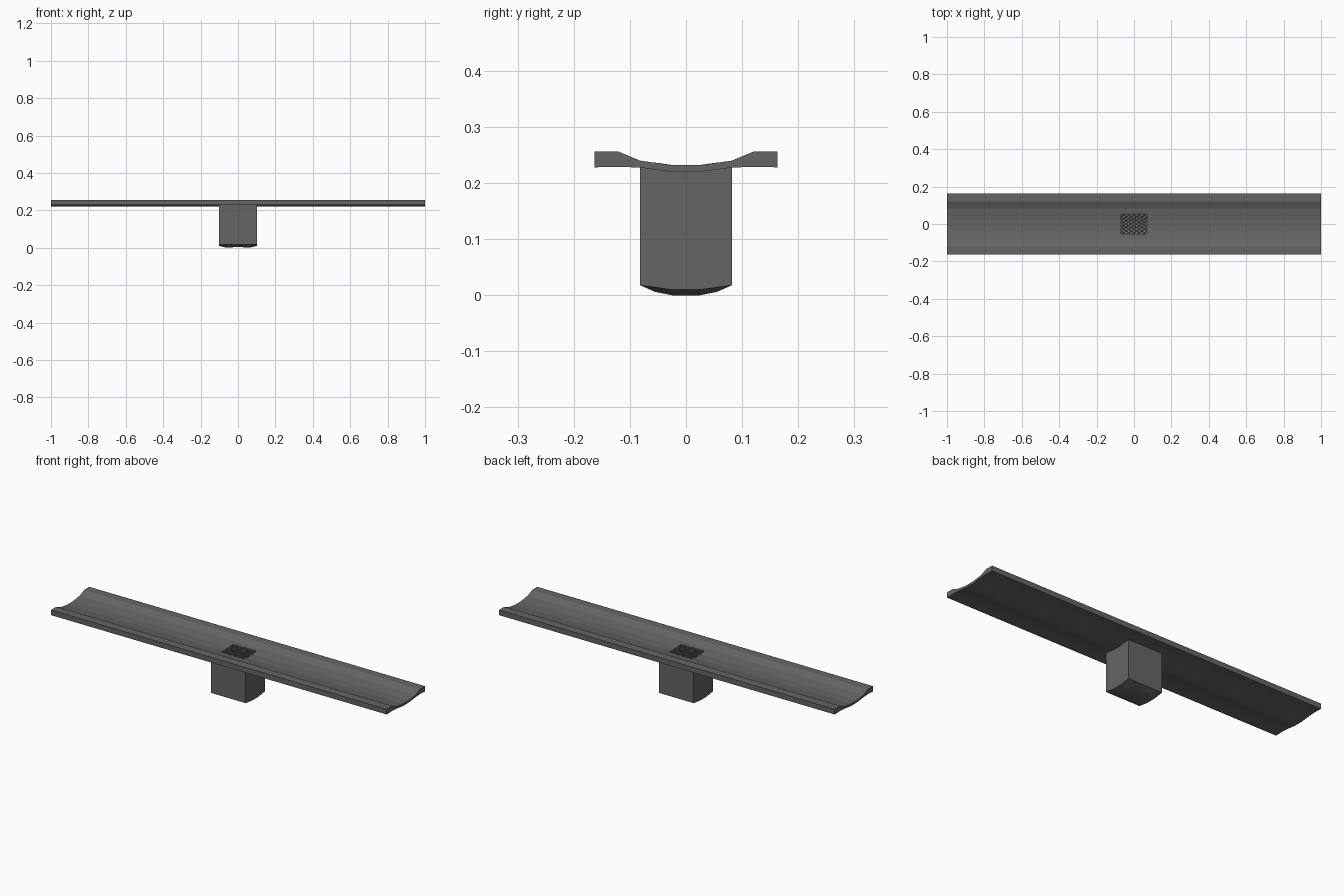
import bpy, bmesh
from mathutils import Vector

if "Cube" in bpy.data.objects:
    bpy.data.objects.remove(bpy.data.objects["Cube"])

def make(name, verts, faces):
    me = bpy.data.meshes.new(name)
    me.from_pydata(verts, [], faces)
    bm = bmesh.new()
    bm.from_mesh(me)
    bmesh.ops.remove_doubles(bm, verts=bm.verts, dist=1e-6)
    bmesh.ops.recalc_face_normals(bm, faces=bm.faces)
    bm.to_mesh(me)
    bm.free()
    ob = bpy.data.objects.new(name, me)
    bpy.context.collection.objects.link(ob)
    mat = bpy.data.materials.get("dark_metal") or bpy.data.materials.new("dark_metal")
    mat.diffuse_color = (0.13, 0.13, 0.13, 1)
    mat.use_nodes = True
    mat.node_tree.nodes["Principled BSDF"].inputs["Base Color"].default_value = mat.diffuse_color
    me.materials.append(mat)
    return ob

# half cross-section of the channel: y, top z, bottom z
HALF = [(0.025, 0.232, 0.220), (0.06, 0.2369, 0.2246), (0.082, 0.240, 0.2275),
        (0.12, 0.256, 0.229), (0.163, 0.256, 0.228)]
SECTION = [(-y, t, b) for y, t, b in reversed(HALF)] + HALF

def surf(y):
    y = abs(y)
    return 0.232 if y < 0.025 else 0.232 + (y - 0.025) * 0.14

# channel with a rectangular drain opening in the middle
XS = [-1, -0.07, 0.07, 1]
n = len(SECTION)
verts, faces = [], []
for x in XS:
    for y, t, b in SECTION:
        verts += [(x, y, t), (x, y, b)]
idx = lambda i, j, k: (i * n + j) * 2 + k
solid = lambda i, j: 0 <= i < 3 and 0 <= j < n - 1 and not (i == 1 and 3 <= j <= 5)
for i in range(3):
    for j in range(n - 1):
        if not solid(i, j):
            continue
        corners = [(i, j), (i + 1, j), (i + 1, j + 1), (i, j + 1)]
        for k in (0, 1):
            faces.append([idx(a, b, k) for a, b in corners])
        sides = [(i, j - 1), (i + 1, j), (i, j + 1), (i - 1, j)]
        for s, nb in enumerate(sides):
            if not solid(*nb):
                p, q = corners[s], corners[(s + 1) % 4]
                faces.append([idx(*p, 0), idx(*q, 0), idx(*q, 1), idx(*p, 1)])
make("channel", verts, faces)

# grate: rails and zigzag strips that form a diamond mesh following the dish
gv, gf = [], []
def bar(p, q, w=0.004, h=0.006):
    p, q = Vector(p), Vector(q)
    side = (q - p).cross(Vector((0, 0, 1))).normalized() * w / 2
    o = len(gv)
    for e in (p, q):
        for s, d in ((-1, 0), (1, 0), (1, -h), (-1, -h)):
            gv.append(tuple(e + side * s + Vector((0, 0, d))))
    gf.extend([[o + a for a in f] for f in ((0, 1, 2, 3), (4, 5, 6, 7), (0, 1, 5, 4),
              (1, 2, 6, 5), (2, 3, 7, 6), (3, 0, 4, 7))])
for y in (-0.057, 0.057):
    bar((-0.075, y, surf(y)), (0.075, y, surf(y)), 0.006)
COLS, ROWS = 10, 12
dx, dy = 0.14 / COLS, 0.112 / ROWS
for c in range(COLS):
    xc = -0.07 + (c + 0.5) * dx
    for r in range(ROWS):
        y0 = -0.056 + r * dy
        s = dx / 2 * (-1) ** (r + c)
        bar((xc - s, y0, surf(y0)), (xc + s, y0 + dy, surf(y0 + dy)))
make("drain_grate", gv, gf)

# sump box: open top under the channel, gently bulged bottom
BX = [-0.102, -0.06, 0, 0.06, 0.102]
BY = [-0.082, -0.055, -0.025, 0.025, 0.055, 0.082]
EDGE = [0.018, 0.0142, 0.010, 0.010, 0.0142, 0.018]
MID = [0.018, 0.006, 0.0, 0.0, 0.006, 0.018]
CEN = [0.018, 0.010, 0.005, 0.005, 0.010, 0.018]
TOP = [0.2275, 0.224, 0.220, 0.220, 0.224, 0.2275]
bv, bf = [], []
for x, zs in zip(BX, (EDGE, MID, CEN, MID, EDGE)):
    for y, z, t in zip(BY, zs, TOP):
        bv += [(x, y, z), (x, y, t)]
v = lambda i, j, k: (i * 6 + j) * 2 + k
for i in range(4):
    for j in range(5):
        bf.append([v(i, j, 0), v(i + 1, j, 0), v(i + 1, j + 1, 0), v(i, j + 1, 0)])
    for j in (0, 5):
        bf.append([v(i, j, 0), v(i + 1, j, 0), v(i + 1, j, 1), v(i, j, 1)])
for j in range(5):
    for i in (0, 4):
        bf.append([v(i, j, 0), v(i, j + 1, 0), v(i, j + 1, 1), v(i, j, 1)])
used = sorted({a for f in bf for a in f})
remap = {a: k for k, a in enumerate(used)}
make("sump_box", [bv[a] for a in used], [[remap[a] for a in f] for f in bf])
